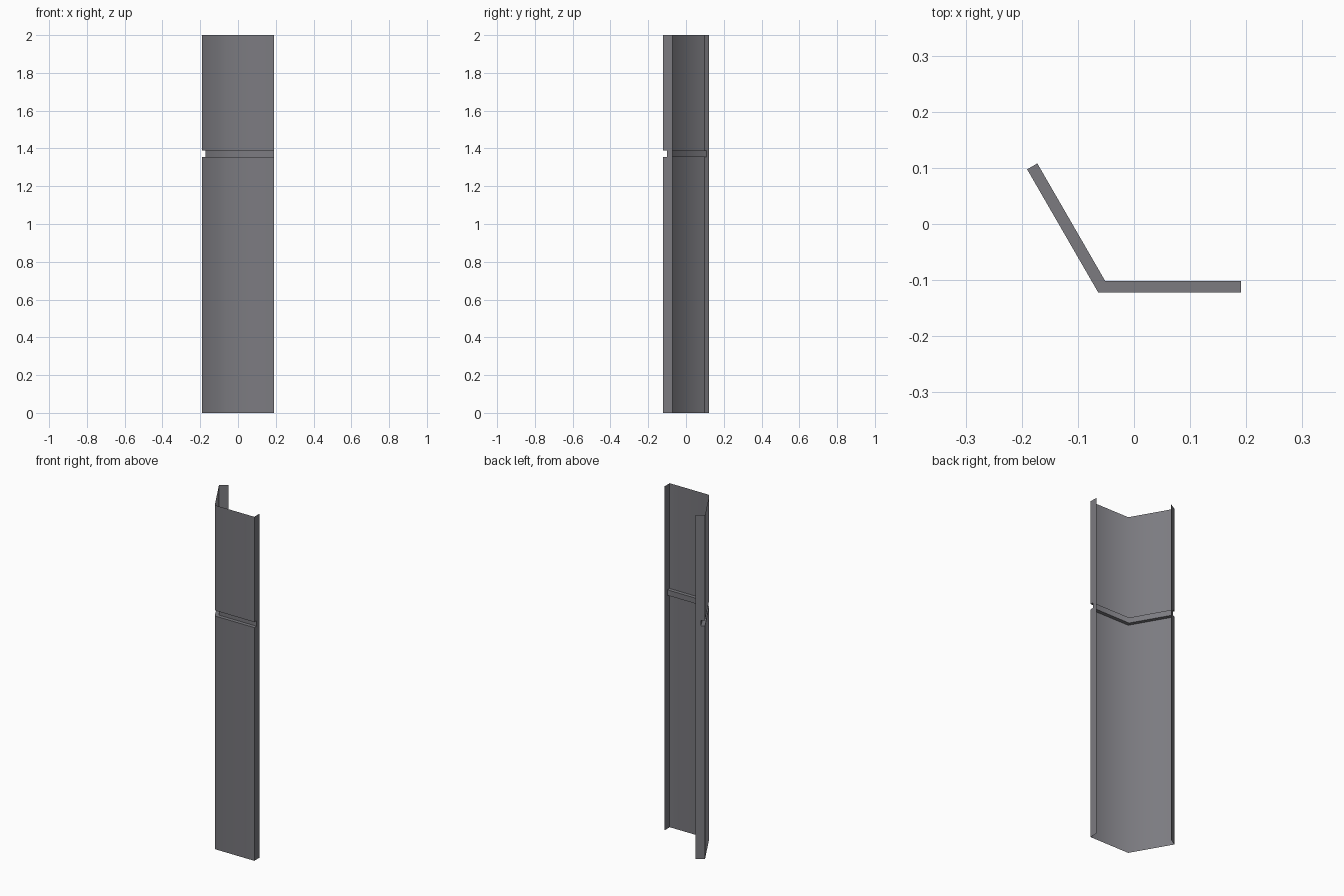
import bpy, bmesh, math

if "Cube" in bpy.data.objects:
    bpy.data.objects.remove(bpy.data.objects["Cube"])

HEIGHT, WING, FLANGE = 2.0, 0.254, 0.05
Z1, Z2, DEPTH = 1.356, 1.388, 0.021      # recessed joint
BX, BY = -0.0635, -0.1225                # outer corner of the bend
C30, S30 = math.cos(math.pi / 6), 0.5

# Plan points, pushed inward by d from the outer skin
def left(d):
    return (BX - WING * S30 + d * C30, BY + WING * C30 + d * S30)

def bend(d):
    return (BX + d * math.tan(math.pi / 6), BY + d)

def right(d):
    return (BX + WING, BY + d)

bm = bmesh.new()

def quad(p, q, r, s):
    bm.faces.new([bm.verts.new(v) for v in (p, q, r, s)])

# Folded wall sheet with the recessed horizontal joint
rows = [(0, 0), (Z1, 0), (Z1, DEPTH), (Z2, DEPTH), (Z2, 0), (HEIGHT, 0)]
for (za, da), (zb, db) in zip(rows, rows[1:]):
    for a, b in ((left, bend), (bend, right)):
        quad((*a(da), za), (*b(da), za), (*b(db), zb), (*a(db), zb))

# Side return flanges, notched where the joint runs out
def flange(end, flip):
    def strip(d0, d1, za, zb):
        if flip:
            d0, d1 = d1, d0
        quad((*end(d0), za), (*end(d1), za), (*end(d1), zb), (*end(d0), zb))
    for za, zb in ((0, Z1), (Z1, Z2), (Z2, HEIGHT)):
        strip(DEPTH, FLANGE, za, zb)
        if za != Z1:
            strip(0, DEPTH, za, zb)

flange(right, False)
flange(left, True)
bmesh.ops.remove_doubles(bm, verts=bm.verts, dist=1e-5)

mesh = bpy.data.meshes.new("corner_panel")
bm.to_mesh(mesh)
bm.free()
panel = bpy.data.objects.new("corner_panel", mesh)
bpy.context.collection.objects.link(panel)

mat = bpy.data.materials.new("dark grey metal")
mat.diffuse_color = (0.2, 0.198, 0.217, 1)
mat.use_nodes = True
mat.node_tree.nodes["Principled BSDF"].inputs["Base Color"].default_value = mat.diffuse_color
mesh.materials.append(mat)

# Smooth over the bend, sharp at flanges and joint
bpy.context.view_layer.objects.active = panel
panel.select_set(True)
bpy.ops.object.shade_smooth_by_angle(angle=math.radians(65))
